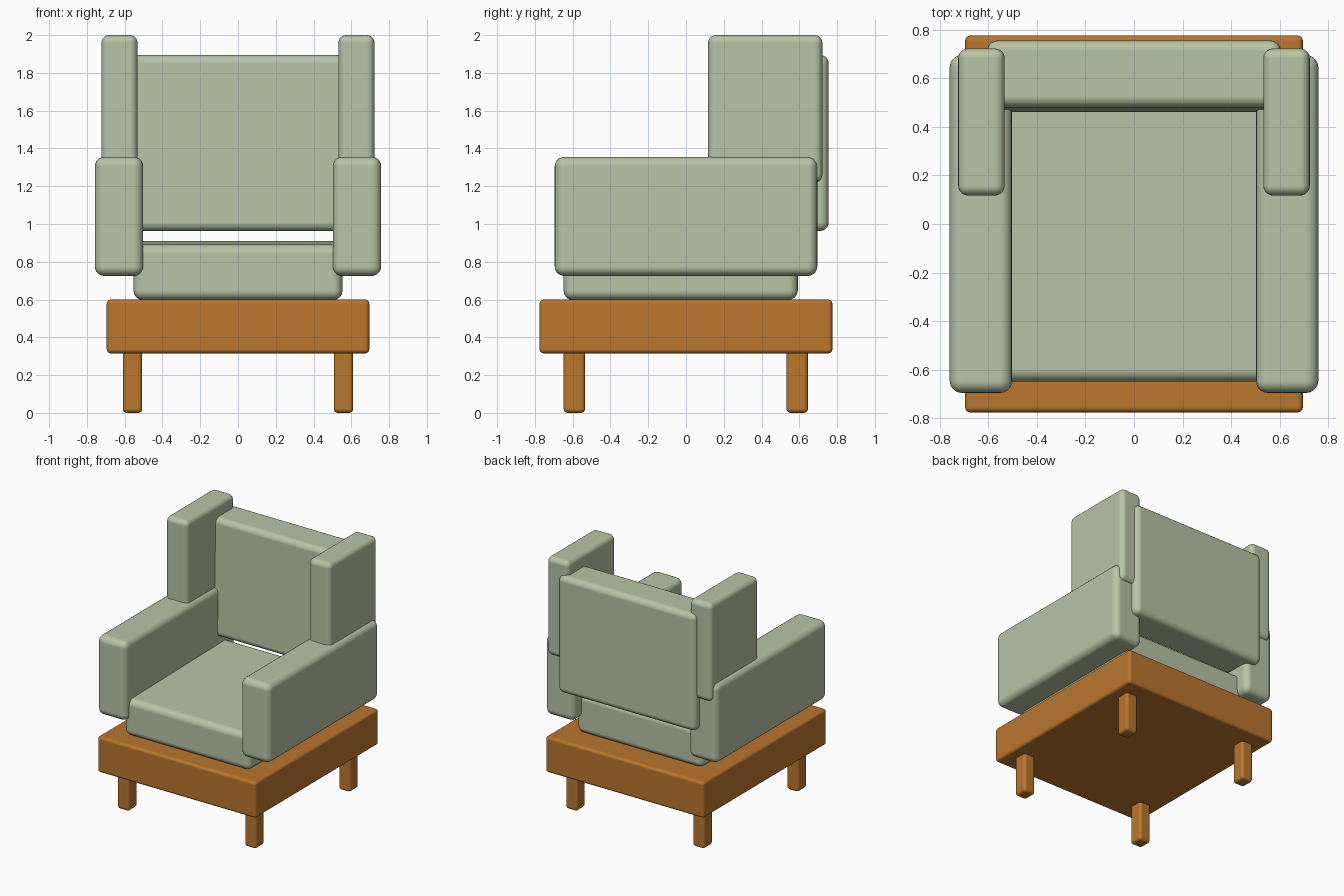
import bpy, bmesh

if "Cube" in bpy.data.objects:
    bpy.data.objects.remove(bpy.data.objects["Cube"])


def material(name, rgb):
    m = bpy.data.materials.new(name)
    m.diffuse_color = (*rgb, 1.0)
    m.use_nodes = True
    m.node_tree.nodes["Principled BSDF"].inputs["Base Color"].default_value = m.diffuse_color
    return m


fabric = material("sage fabric", (0.479, 0.552, 0.381))
wood = material("warm wood", (0.491, 0.181, 0.027))


def soft_box(name, x, y, z, radius, mat, segments=4, shape=None):
    """Rounded box spanning the given (min, max) ranges; shape() may move corners."""
    bm = bmesh.new()
    bmesh.ops.create_cube(bm, size=1.0)
    for v in bm.verts:
        v.co = [lo if c < 0 else hi for c, (lo, hi) in zip(v.co, (x, y, z))]
    if shape:
        for v in bm.verts:
            shape(v.co)
    for f in bm.faces:
        f.smooth = True
    mesh = bpy.data.meshes.new(name)
    bm.to_mesh(mesh)
    bm.free()
    mesh.materials.append(mat)
    ob = bpy.data.objects.new(name, mesh)
    bpy.context.collection.objects.link(ob)
    bev = ob.modifiers.new("rounding", 'BEVEL')
    bev.width = radius
    bev.segments = segments
    bev.limit_method = 'NONE'
    bev.harden_normals = True
    return ob


# wooden base
soft_box("base_frame", (-0.695, 0.695), (-0.775, 0.775), (0.315, 0.60), 0.022, wood)

# seat cushion, slightly lower at the front
def seat_slope(co):
    if co.z > 0.8 and co.y < 0:
        co.z -= 0.02

soft_box("seat_cushion", (-0.553, 0.553), (-0.648, 0.592), (0.598, 0.91), 0.05, fabric, 5, seat_slope)

# back cushion, front face leaning slightly back
def back_lean(co):
    if co.z > 1.5 and co.y < 0.6:
        co.y += 0.02

soft_box("back_cushion", (-0.605, 0.605), (0.46, 0.755), (0.963, 1.895), 0.045, fabric, 5, back_lean)

# mirrored parts
for side, s in (("left", -1), ("right", 1)):
    def span(a, b):
        return tuple(sorted((s * a, s * b)))

    soft_box(side + "_armrest", span(0.502, 0.758), (-0.695, 0.695), (0.725, 1.355), 0.05, fabric, 5)
    soft_box(side + "_wing", span(0.532, 0.723), (0.117, 0.722), (1.22, 2.0), 0.04, fabric, 5)
    soft_box(side + "_front_leg", span(0.507, 0.61), (-0.648, -0.534), (0.0, 0.33), 0.022, wood)
    soft_box(side + "_back_leg", span(0.507, 0.61), (0.532, 0.646), (0.0, 0.33), 0.022, wood)
